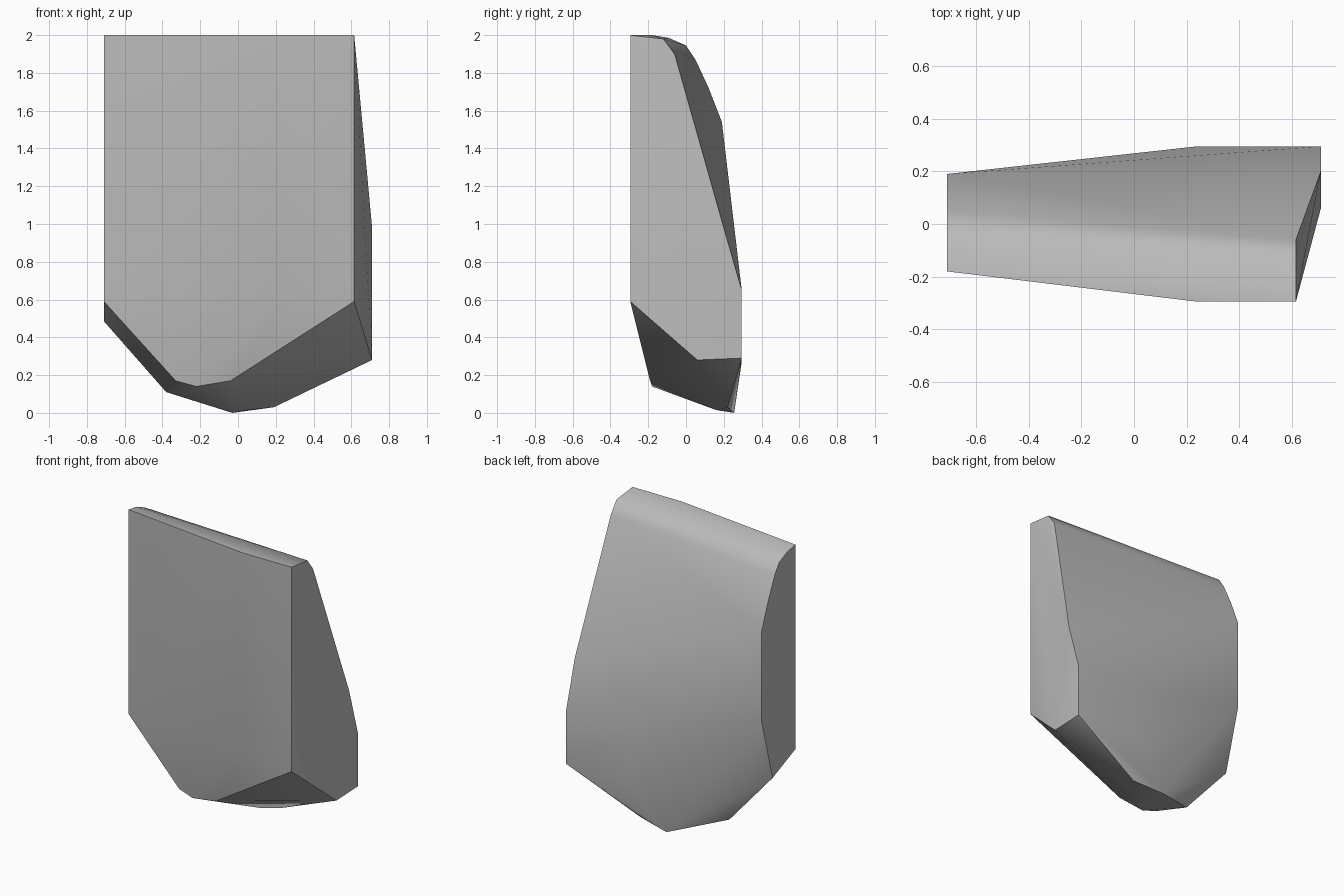
import bpy
import bmesh
import math


def remove_default_cube():
    cube = bpy.data.objects.get("Cube")
    if cube:
        bpy.data.objects.remove(cube, do_unlink=True)


def make_material(name, colour):
    material = bpy.data.materials.new(name)
    material.use_nodes = True
    material.diffuse_color = colour
    material.node_tree.nodes["Principled BSDF"].inputs["Base Color"].default_value = colour
    return material


def end_profile(x, outline):
    """Place a (y, z) outline at one end of the block."""
    return [(x, y, z) for y, z in outline]


def hull_object(name, points, material):
    """Wrap the corner points of a chipped block in a convex shell."""
    bm = bmesh.new()
    for point in points:
        bm.verts.new(point)
    result = bmesh.ops.convex_hull(bm, input=bm.verts)
    loose = [v for v in bm.verts if not v.link_faces]
    bmesh.ops.delete(bm, geom=loose, context="VERTS")
    bmesh.ops.dissolve_limit(bm, angle_limit=math.radians(0.5),
                             verts=bm.verts, edges=bm.edges)
    bmesh.ops.recalc_face_normals(bm, faces=bm.faces)
    mesh = bpy.data.meshes.new(name)
    bm.to_mesh(mesh)
    bm.free()
    mesh.materials.append(material)
    obj = bpy.data.objects.new(name, mesh)
    bpy.context.collection.objects.link(obj)
    return obj


remove_default_cube()
stone_grey = make_material("stone grey", (0.5, 0.5, 0.5, 1))

# Narrow end with the rounded top shoulder
narrow_end = end_profile(-0.71, [
    (-0.18, 0.59), (-0.18, 2), (-0.09, 1.985), (0, 1.945), (0.05, 1.87),
    (0.12, 1.72), (0.19, 1.54), (0.19, 0.92), (0.07, 0.485)])

# Wide end: upright front edge, then the lower bulge
wide_end = end_profile(0.615, [
    (-0.295, 0.59), (-0.295, 2), (-0.12, 1.98), (-0.06, 1.9)])
wide_bulge = end_profile(0.71, [
    (0.06, 0.28), (0.295, 0.29), (0.295, 0.65), (0.2, 0.98)])

# Thickest section through the middle
middle = end_profile(0.24, [
    (-0.295, 0.6), (-0.295, 2), (0.295, 0.65), (0.295, 0.27)])

# Chipped underside
underside = [
    (-0.33, -0.17, 0.17), (-0.22, -0.18, 0.14), (-0.04, -0.19, 0.17),
    (-0.38, 0.07, 0.11), (-0.03, 0.255, 0), (0.19, 0.22, 0.03),
    (0.05, 0.16, 0.015)]

stone = hull_object("stone_block",
                    narrow_end + wide_end + wide_bulge + middle + underside,
                    stone_grey)

# Soft facets with crisp main edges
bpy.ops.object.select_all(action="DESELECT")
stone.select_set(True)
bpy.context.view_layer.objects.active = stone
bpy.ops.object.shade_smooth_by_angle(angle=math.radians(35))
